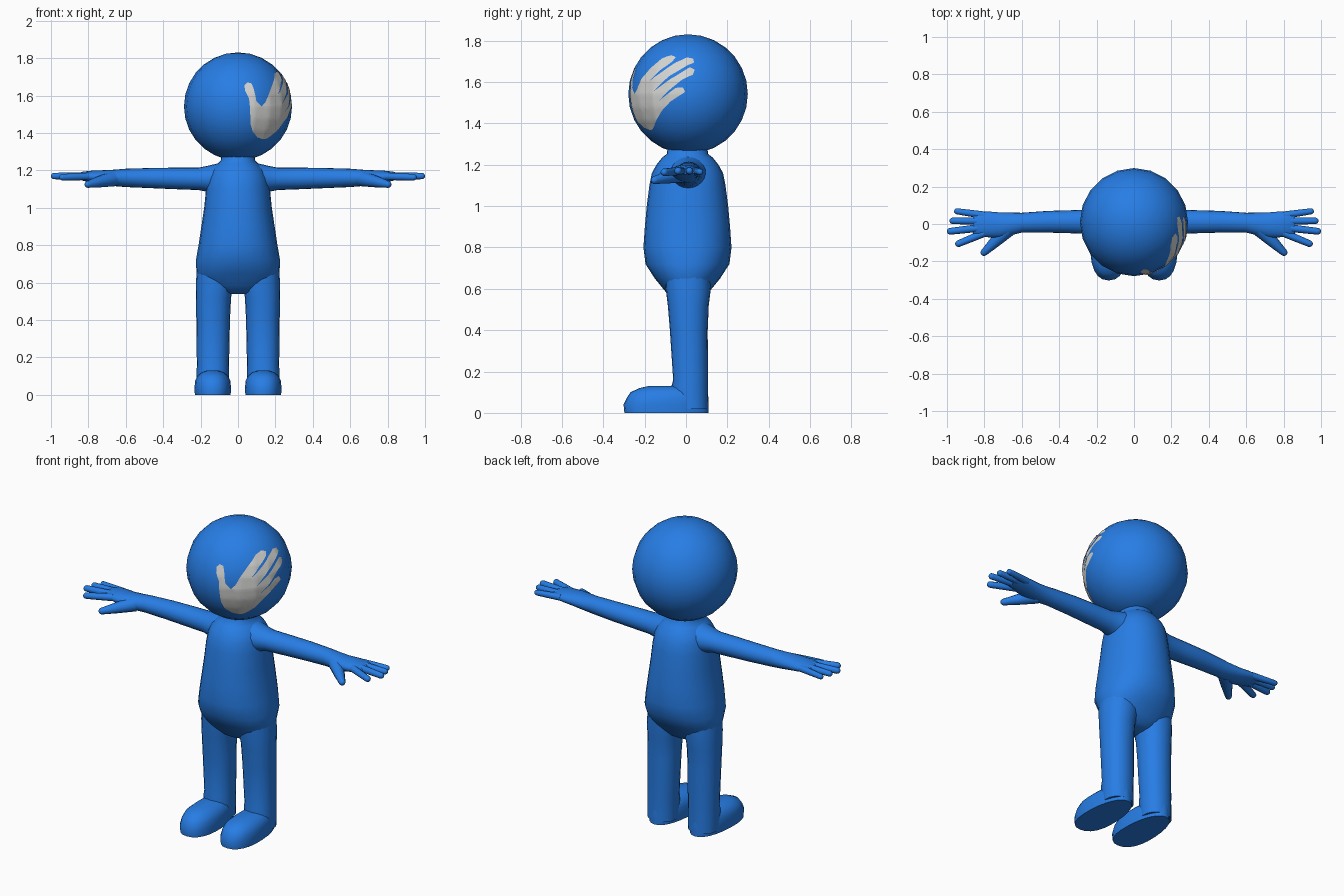
import bpy, bmesh, math
from mathutils import Vector

if "Cube" in bpy.data.objects:
    bpy.data.objects.remove(bpy.data.objects["Cube"])


def material(name, rgb):
    m = bpy.data.materials.new(name)
    m.diffuse_color = (*rgb, 1)
    m.use_nodes = True
    m.node_tree.nodes["Principled BSDF"].inputs["Base Color"].default_value = m.diffuse_color
    return m


BLUE = material("blue", (0.02, 0.205, 0.78))
WHITE = material("pale grey", (0.66, 0.66, 0.65))


def finish(name, bm, mat, mirror=False, angle=50):
    """Turn a bmesh into a smooth-shaded object, optionally mirrored left to right."""
    bmesh.ops.recalc_face_normals(bm, faces=bm.faces)
    me = bpy.data.meshes.new(name)
    bm.to_mesh(me)
    bm.free()
    me.materials.append(mat)
    ob = bpy.data.objects.new(name, me)
    bpy.context.collection.objects.link(ob)
    bpy.ops.object.select_all(action='DESELECT')
    ob.select_set(True)
    bpy.context.view_layer.objects.active = ob
    bpy.ops.object.shade_smooth_by_angle(angle=math.radians(angle))
    if mirror:
        ob.modifiers.new("mirror", 'MIRROR').use_mirror_merge = False
    return ob


def loft(bm, rings, u, v, n=20, power=2.0, taper=0.0):
    """Bridge rounded cross-sections (centre, radius along u, radius along v) and cap the ends."""
    u, v = Vector(u), Vector(v)
    loops = []
    for c, ru, rv in rings:
        loop = []
        for i in range(n):
            a = 2 * math.pi * i / n
            cu, sv = math.cos(a), math.sin(a)
            pu = math.copysign(abs(cu) ** (2 / power), cu)
            pv = math.copysign(abs(sv) ** (2 / power), sv)
            pu *= 1 - taper * (pv + 1) / 2
            loop.append(bm.verts.new(Vector(c) + u * ru * pu + v * rv * pv))
        loops.append(loop)
    for a, b in zip(loops, loops[1:]):
        for i in range(n):
            bm.faces.new((a[i], a[(i + 1) % n], b[(i + 1) % n], b[i]))
    bm.faces.new(loops[0])
    bm.faces.new(loops[-1])


def finger(bm, start, end, r0, r1):
    """Tapered tube with a round tip."""
    a, b = Vector(start), Vector(end)
    d = (b - a).normalized()
    u = d.cross(Vector((0, 0, 1))).normalized()
    rings = [(a, r0, r0), (a.lerp(b, 0.5), (r0 + r1) / 2, (r0 + r1) / 2)]
    for deg in (0, 30, 55, 78):
        t = math.radians(deg)
        r = r1 * math.cos(t)
        rings.append((b - d * r1 * (1 - math.sin(t)), r, r))
    loft(bm, rings, u, u.cross(d), n=10)


X, Y, Z = (1, 0, 0), (0, 1, 0), (0, 0, 1)

# Head
HEAD_C, HEAD_R = Vector((0, 0.01, 1.542)), 0.289
bm = bmesh.new()
bmesh.ops.create_uvsphere(bm, u_segments=20, v_segments=14, radius=HEAD_R)
bmesh.ops.translate(bm, verts=bm.verts, vec=HEAD_C)
head = finish("head", bm, BLUE)

# Torso with neck: z, half width, half depth
torso = [(0.538, 0.05, 0.04), (0.55, 0.11, 0.075), (0.585, 0.19, 0.105), (0.65, 0.222, 0.158),
         (0.72, 0.225, 0.203), (0.80, 0.211, 0.213), (0.90, 0.196, 0.206), (1.00, 0.181, 0.197),
         (1.10, 0.171, 0.184), (1.16, 0.16, 0.172), (1.20, 0.143, 0.15), (1.235, 0.11, 0.122),
         (1.252, 0.092, 0.10), (1.29, 0.088, 0.095)]
bm = bmesh.new()
loft(bm, [((0, 0.007, z), w, d) for z, w, d in torso], X, Y, n=24, power=2.15)
finish("torso", bm, BLUE)

# Legs: z, centre x, half width, front y, back y
leg = [(0.02, 0.135, 0.085, -0.06, 0.108), (0.13, 0.135, 0.086, -0.07, 0.106),
       (0.16, 0.134, 0.086, -0.062, 0.106), (0.40, 0.133, 0.09, -0.078, 0.105),
       (0.52, 0.131, 0.094, -0.088, 0.11), (0.60, 0.123, 0.102, -0.098, 0.12),
       (0.70, 0.118, 0.10, -0.10, 0.115)]
bm = bmesh.new()
loft(bm, [((cx, (f + b) / 2, z), w, (b - f) / 2) for z, cx, w, f, b in leg], X, Y, power=2.15)
finish("leg", bm, BLUE, mirror=True)

# Feet: z, toe y, heel y, half width
foot = [(0.0, -0.298, 0.11, 0.106), (0.04, -0.302, 0.11, 0.108), (0.075, -0.285, 0.108, 0.104),
        (0.10, -0.268, 0.105, 0.092), (0.12, -0.225, 0.09, 0.068), (0.13, -0.18, 0.05, 0.035)]
bm = bmesh.new()
loft(bm, [((0.135, (f + b) / 2, z), w, (b - f) / 2) for z, f, b, w in foot], X, Y,
     n=24, power=2.3, taper=0.2)
finish("foot", bm, BLUE, mirror=True)

# Arms running into flat palms: x, centre y, half depth, centre z, half height
arm = [(0.11, 0.01, 0.095, 1.155, 0.082), (0.16, 0.01, 0.078, 1.155, 0.07),
       (0.21, 0.012, 0.066, 1.155, 0.06), (0.32, 0.012, 0.062, 1.157, 0.058),
       (0.46, 0.012, 0.058, 1.159, 0.054), (0.60, 0.007, 0.053, 1.16, 0.049),
       (0.66, 0.0, 0.061, 1.16, 0.044), (0.72, -0.006, 0.068, 1.162, 0.039),
       (0.78, -0.002, 0.069, 1.166, 0.033), (0.83, 0.0, 0.066, 1.169, 0.024),
       (0.86, 0.002, 0.055, 1.169, 0.014)]
bm = bmesh.new()
loft(bm, [((x, cy, cz), ry, rz) for x, cy, ry, cz, rz in arm], Y, Z)
finish("arm", bm, BLUE, mirror=True)

# Fingers and thumb
bm = bmesh.new()
finger(bm, (0.80, 0.047, 1.168), (0.962, 0.070, 1.165), 0.020, 0.016)
finger(bm, (0.80, 0.016, 1.170), (0.987, 0.017, 1.170), 0.021, 0.017)
finger(bm, (0.80, -0.018, 1.170), (1.0, -0.041, 1.170), 0.021, 0.018)
finger(bm, (0.80, -0.048, 1.168), (0.955, -0.112, 1.163), 0.021, 0.018)
finger(bm, (0.67, -0.025, 1.155), (0.815, -0.165, 1.122), 0.042, 0.019)
finish("fingers", bm, BLUE, mirror=True)

# Handprint on the head: outline as (azimuth from front, elevation) in degrees
outline = [(35, -37), (26, -35), (18, -28), (14, -19), (13, -5), (12, 8), (8, 17), (7.5, 23),
           (11, 26.5), (16, 25), (18, 18), (20, 6), (26, 0), (31, 5), (36, 14), (46, 26), (58, 37),
           (68, 40.5), (75, 38), (72, 33), (60, 24), (48, 12), (62, 22), (76, 32), (88, 37.5),
           (96, 36.5), (97, 32), (88, 28), (70, 17), (54, 2), (70, 13), (84, 22), (92, 26.5),
           (97, 24), (95, 19), (84, 14), (72, 4), (60, -7), (70, 0), (78, 6), (85, 6.5), (87, 2),
           (81, -2), (73, -7), (64, -15), (56, -24), (47, -33), (42, -36.5)]
bm = bmesh.new()
ring = [bm.verts.new((a, e, 0)) for a, e in outline]
edges = [bm.edges.new((p, q)) for p, q in zip(ring, ring[1:] + ring[:1])]
bmesh.ops.triangle_fill(bm, edges=edges, use_beauty=True)
for axis, lo, hi in ((X, 6, 100), (Y, -40, 44)):
    for k in range(lo, hi, 4):
        geom = bm.verts[:] + bm.edges[:] + bm.faces[:]
        bmesh.ops.bisect_plane(bm, geom=geom, plane_co=Vector(axis) * (k + 0.3), plane_no=axis)
for v in bm.verts:
    a, e = math.radians(v.co.x), math.radians(v.co.y)
    d = Vector((math.sin(a) * math.cos(e), -math.cos(a) * math.cos(e), math.sin(e)))
    v.co = HEAD_C + d * HEAD_R
mark = finish("handprint", bm, WHITE, angle=80)
if sum(p.normal.dot(p.center - HEAD_C) for p in mark.data.polygons) < 0:
    mark.data.flip_normals()
wrap = mark.modifiers.new("wrap", 'SHRINKWRAP')
wrap.target = head
wrap.wrap_mode = 'ABOVE_SURFACE'
wrap.offset = 0.003
